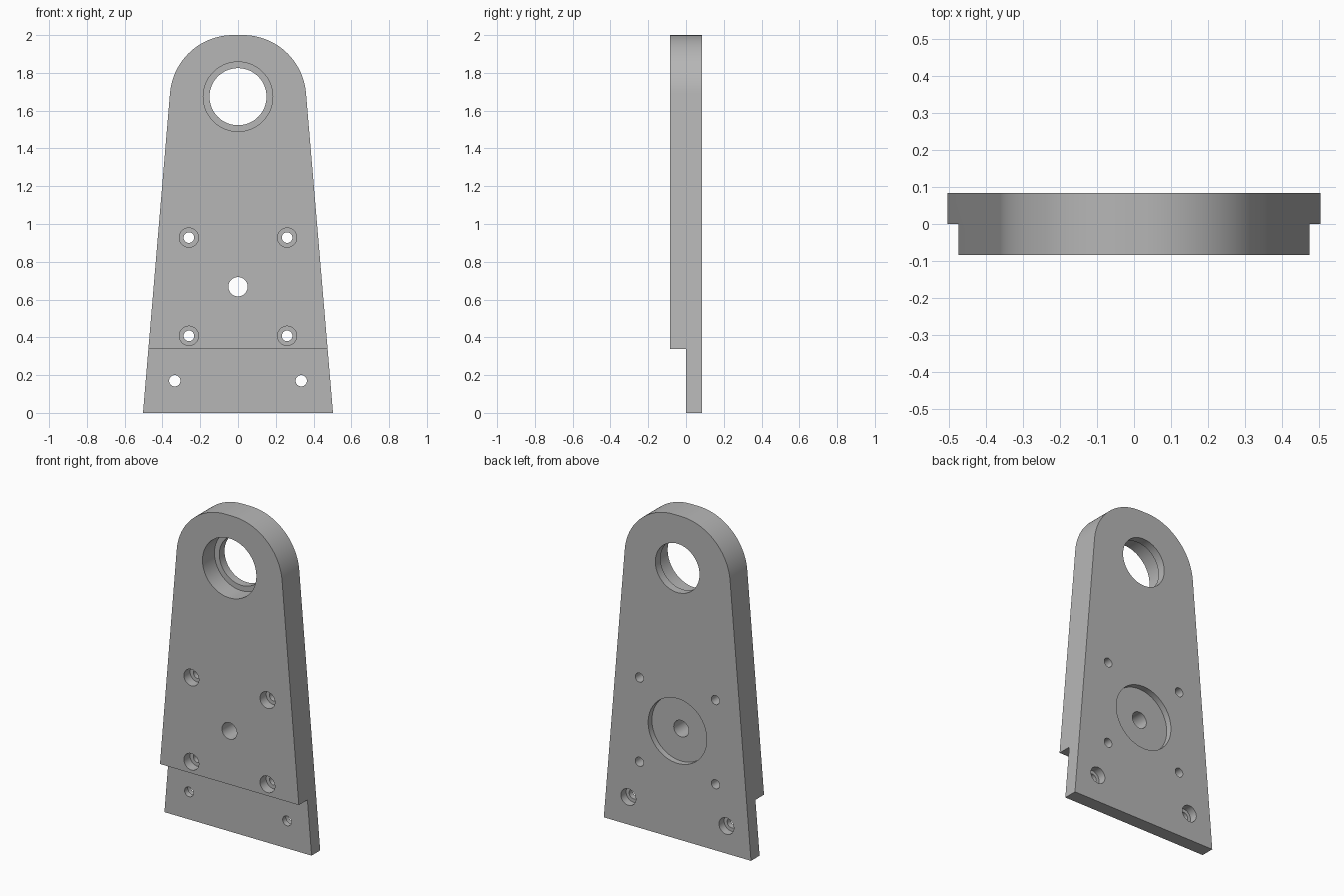
import bpy, bmesh
from math import sin, cos, tan, atan2, pi, radians
from mathutils import Matrix, Vector

cube = bpy.data.objects.get("Cube")
if cube:
    bpy.data.objects.remove(cube, do_unlink=True)

# Main sizes
HALF_T = 0.084            # half thickness
BASE_W, TOP_W = 0.503, 0.334
HEIGHT, CORNER = 2.0, 0.335
STEP_Z = 0.337
BORE_Z, MOTOR_Z, FOOT_Z = 1.674, 0.668, 0.17

grey = bpy.data.materials.new("plain grey")
grey.use_nodes = True
colour = (0.47, 0.47, 0.47, 1)
grey.diffuse_color = colour
grey.node_tree.nodes["Principled BSDF"].inputs["Base Color"].default_value = colour


def add_object(name, bm):
    bmesh.ops.recalc_face_normals(bm, faces=bm.faces)
    mesh = bpy.data.meshes.new(name)
    bm.to_mesh(mesh)
    bm.free()
    mesh.materials.append(grey)
    obj = bpy.data.objects.new(name, mesh)
    bpy.context.collection.objects.link(obj)
    return obj


def outline():
    """Tapered plate outline with large rounded upper corners."""
    lean = atan2(BASE_W - TOP_W, HEIGHT)
    reach = CORNER * tan((pi / 2 - lean) / 2)
    cx, cz = TOP_W - reach, HEIGHT - CORNER
    steps = 32
    right = [(BASE_W, 0)]
    for i in range(steps + 1):
        a = lean + (pi / 2 - lean) * i / steps
        right.append((cx + CORNER * cos(a), cz + CORNER * sin(a)))
    return right + [(-x, z) for x, z in reversed(right)]


def hole(x, z, radius, y0, y1, segments=48):
    """Round cutter running from y0 to y1."""
    bm = bmesh.new()
    place = Matrix.Translation((x, (y0 + y1) / 2, z)) @ Matrix.Rotation(radians(90), 4, "X")
    bmesh.ops.create_cone(bm, cap_ends=True, segments=segments, radius1=radius,
                          radius2=radius, depth=y1 - y0, matrix=place)
    return add_object("hole_cutter", bm)


# Plate body
bm = bmesh.new()
face = bm.faces.new([bm.verts.new((x, -HALF_T, z)) for x, z in outline()])
ext = bmesh.ops.extrude_face_region(bm, geom=[face])
bmesh.ops.translate(bm, vec=(0, 2 * HALF_T, 0),
                    verts=[v for v in ext["geom"] if isinstance(v, bmesh.types.BMVert)])
plate = add_object("mounting_plate", bm)

# Step across the lower front
bm = bmesh.new()
bmesh.ops.create_cube(bm, size=1)
bmesh.ops.scale(bm, vec=(2, 1, 1), verts=bm.verts)
bmesh.ops.translate(bm, vec=(0, -0.5, STEP_Z - 0.5), verts=bm.verts)
cutters = [add_object("step_cutter", bm)]

OUT = HALF_T + 0.1
# Bearing bore with front seat
cutters.append(hole(0, BORE_Z, 0.151, -OUT, OUT, 96))
cutters.append(hole(0, BORE_Z, 0.184, -OUT, -HALF_T + 0.117, 96))
# Shaft hole with round recess at the back
cutters.append(hole(0, MOTOR_Z, 0.051, -OUT, OUT))
cutters.append(hole(0, MOTOR_Z, 0.2, HALF_T - 0.037, OUT, 96))
for side in (-1, 1):
    # Motor screws, counterbored from the front
    for dz in (-0.26, 0.26):
        cutters.append(hole(side * 0.26, MOTOR_Z + dz, 0.028, -OUT, OUT, 32))
        cutters.append(hole(side * 0.26, MOTOR_Z + dz, 0.051, -OUT, -HALF_T + 0.06))
    # Foot screws, counterbored from the back
    cutters.append(hole(side * 0.335, FOOT_Z, 0.03, -OUT, OUT, 32))
    cutters.append(hole(side * 0.335, FOOT_Z, 0.051, HALF_T - 0.05, OUT))

# Cut everything, then drop the cutters
for cutter in cutters:
    cutter.hide_render = True
    mod = plate.modifiers.new("cut", "BOOLEAN")
    mod.operation = "DIFFERENCE"
    mod.solver = "EXACT"
    mod.object = cutter
bpy.context.view_layer.update()
cut_mesh = bpy.data.meshes.new_from_object(
    plate.evaluated_get(bpy.context.evaluated_depsgraph_get()))
plate.modifiers.clear()
plate.data = cut_mesh
cut_mesh.materials.clear()
cut_mesh.materials.append(grey)
for p in cut_mesh.polygons:
    p.material_index = 0
for cutter in cutters:
    bpy.data.objects.remove(cutter, do_unlink=True)

# Smooth curved walls, sharp rims
for o in bpy.context.selected_objects:
    o.select_set(False)
plate.select_set(True)
bpy.context.view_layer.objects.active = plate
bpy.ops.object.shade_smooth_by_angle(angle=radians(30))
